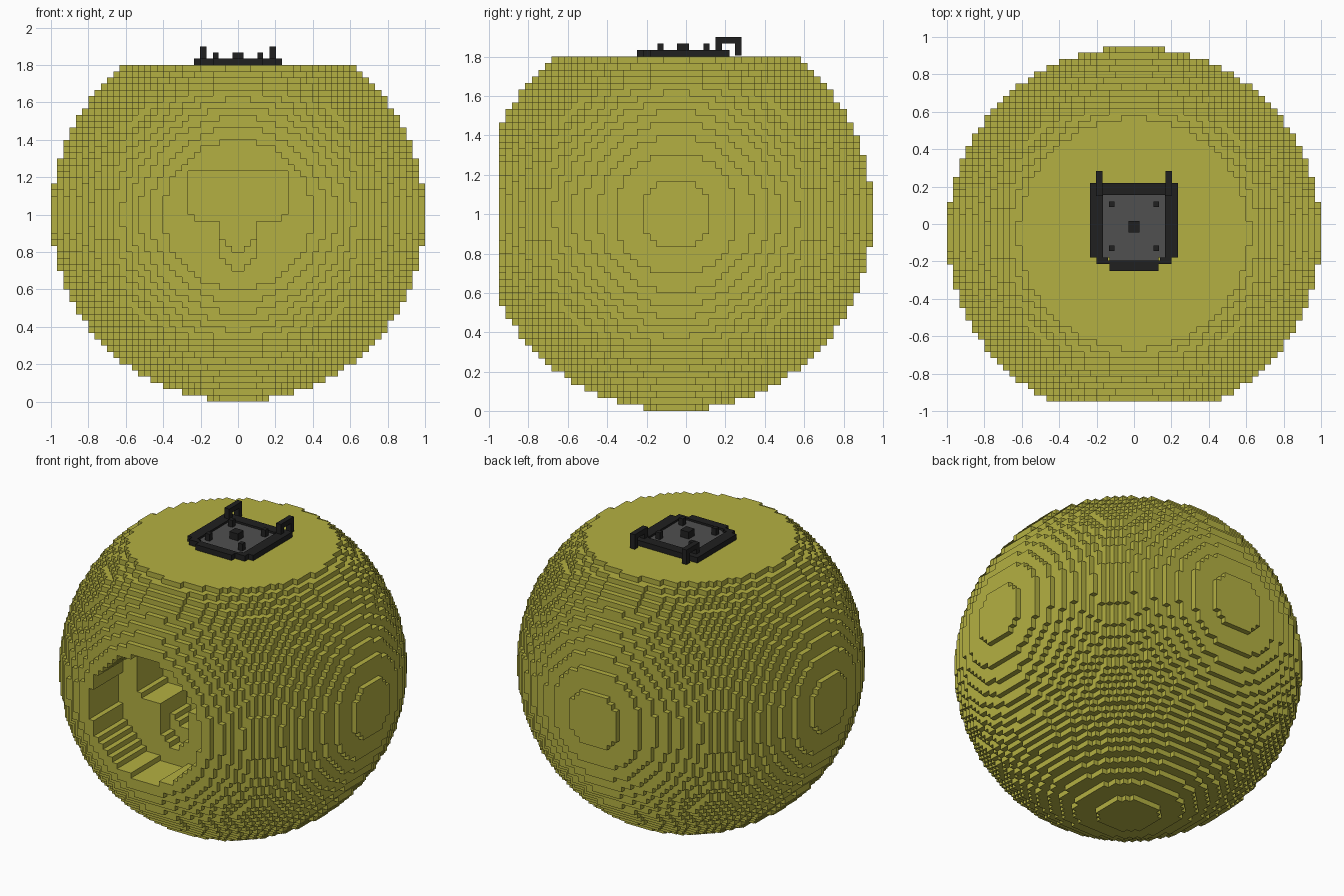
import bpy, bmesh
from mathutils import Vector

if "Cube" in bpy.data.objects:
    bpy.data.objects.remove(bpy.data.objects["Cube"])


def material(name, rgb):
    m = bpy.data.materials.new(name)
    m.use_nodes = True
    m.diffuse_color = (*rgb, 1)
    m.node_tree.nodes["Principled BSDF"].inputs["Base Color"].default_value = (*rgb, 1)
    return m


OLIVE = material("olive yellow", (0.456, 0.434, 0.054))
BLACK = material("soft black", (0.0144, 0.0144, 0.0144))
GREY = material("dark grey", (0.08, 0.08, 0.08))

# Block grid: the ball is 60 blocks across, its flat front faces -y
U = 1 / 30
CENTRE = Vector((0, -0.05, 1.0))
RADIUS, TOP, FRONT = 30, 24, -27
HOLE_RADIUS, HOLE_DEPTH = 12, 9


def carved(i, j, k):
    """True where a block is removed for the front opening."""
    half = i if i >= 0 else -i - 1
    depth = j - FRONT
    # round porthole
    if depth < HOLE_DEPTH:
        return (i + .5) ** 2 + (k + .5) ** 2 <= HOLE_RADIUS ** 2
    depth -= HOLE_DEPTH
    if depth >= 8:
        return False
    # wide window behind it
    if -1 <= k <= 6:
        return half < (7 if k == -1 else 8)
    # stepped notch below the window, shallower towards the back
    lowest = -9 if depth < 3 else -6
    return lowest <= k < -1 and half < min(3, k - lowest + 1)


def filled(i, j, k):
    if k >= TOP or j < FRONT:
        return False
    if (i + .5) ** 2 + (j + .5) ** 2 + (k + .5) ** 2 > RADIUS ** 2:
        return False
    return not carved(i, j, k)


def build_ball():
    grid = range(-RADIUS, RADIUS)
    blocks = {(i, j, k) for i in grid for j in grid for k in grid if filled(i, j, k)}
    bm = bmesh.new()
    verts = {}

    def vert(p):
        if p not in verts:
            verts[p] = bm.verts.new(CENTRE + Vector(p) * U)
        return verts[p]

    # only faces between a block and empty space are made
    for b in blocks:
        for axis in range(3):
            for side in (0, 1):
                n = list(b)
                n[axis] += 2 * side - 1
                if tuple(n) in blocks:
                    continue
                loop = []
                for s, t in ((0, 0), (1, 0), (1, 1), (0, 1)):
                    p = list(b)
                    p[axis] += side
                    p[(axis + 1) % 3] += s
                    p[(axis + 2) % 3] += t
                    loop.append(vert(tuple(p)))
                bm.faces.new(loop if side else loop[::-1])
    finish("block_ball", bm, OLIVE)


def finish(name, bm, mat):
    mesh = bpy.data.meshes.new(name)
    bm.to_mesh(mesh)
    bm.free()
    mesh.materials.append(mat)
    ob = bpy.data.objects.new(name, mesh)
    bpy.context.collection.objects.link(ob)
    return ob


def box(name, x, y, z, mat):
    bm = bmesh.new()
    bmesh.ops.create_cube(bm, size=1)
    for v in bm.verts:
        v.co = [a + (c + .5) * (b - a) for c, (a, b) in zip(v.co, (x, y, z))]
    return finish(name, bm, mat)


def plate(name, half_outline, z0, z1, mat):
    """Extrude an outline given by its +x half, front to back."""
    points = half_outline + [(-x, y) for x, y in reversed(half_outline)]
    bm = bmesh.new()
    face = bm.faces.new([bm.verts.new((x, y, z0)) for x, y in points])
    top = bmesh.ops.extrude_face_region(bm, geom=[face])["geom"]
    for v in top:
        if isinstance(v, bmesh.types.BMVert):
            v.co.z = z1
    bmesh.ops.recalc_face_normals(bm, faces=bm.faces)
    return finish(name, bm, mat)


build_ball()

# Top cap: grey panel inside a raised black frame
Z = 1.8
plate("cap_panel", [(.13, -.21), (.13, -.18), (.165, -.18), (.165, .155)],
      Z, Z + .022, GREY)
box("frame_back", (-.235, .235), (.155, .22), (Z, Z + .035), BLACK)
box("frame_front", (-.2, .2), (-.215, -.195), (Z, Z + .035), BLACK)
box("frame_front_lip", (-.13, .13), (-.25, -.21), (Z, Z + .035), BLACK)
box("centre_stud", (-.03, .03), (-.045, .015), (Z, Z + .067), BLACK)

for s, side in ((1, "left"), (-1, "right")):
    def part(name, x0, x1, y, z, mat=BLACK):
        box(f"{side}_{name}", sorted((s * x0, s * x1)), y, z, mat)

    part("frame_side", .165, .235, (-.18, .156), (Z, Z + .035))
    part("frame_corner", .14, .2, (-.2, -.179), (Z, Z + .035))
    # small studs
    part("back_stud", .103, .133, (.09, .12), (Z, Z + .067))
    part("front_stud", .103, .133, (-.145, -.115), (Z, Z + .067))
    # hooked arm reaching over the back edge
    part("hook_post", .168, .202, (.15, .183), (Z, Z + .1))
    part("hook_bar", .168, .202, (.15, .283), (Z + .067, Z + .1))
    part("hook_leg", .168, .202, (.25, .283), (Z + .005, Z + .068))
